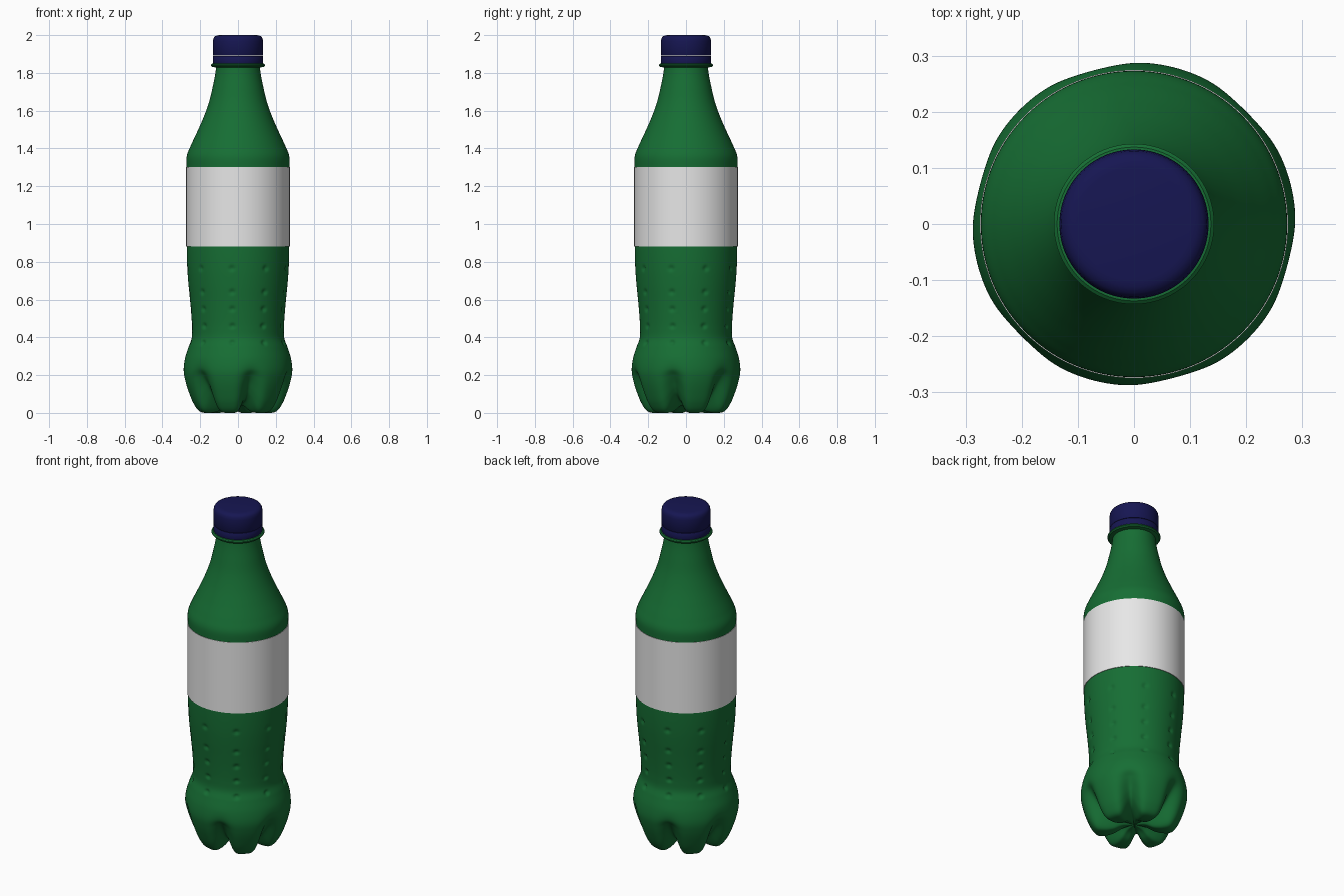
import bpy, bmesh, math
from mathutils import Vector

old = bpy.data.objects.get("Cube")
if old:
    bpy.data.objects.remove(old, do_unlink=True)


def material(name, rgb, rough):
    m = bpy.data.materials.new(name)
    m.use_nodes = True
    m.diffuse_color = (*rgb, 1)
    b = m.node_tree.nodes["Principled BSDF"]
    b.inputs["Base Color"].default_value = (*rgb, 1)
    b.inputs["Roughness"].default_value = rough
    return m


GREEN = material("bottle green", (0.008, 0.155, 0.034), 0.4)
NAVY = material("cap navy", (0.008, 0.008, 0.085), 0.4)
WHITE = material("label white", (0.8, 0.8, 0.8), 0.5)


def smooth_path(pts, n):
    """Catmull-Rom curve through (radius, height) points, n steps per span."""
    p = [Vector(q) for q in pts]
    p = [p[0] * 2 - p[1]] + p + [p[-1] * 2 - p[-2]]
    out = []
    for i in range(1, len(p) - 2):
        a, b, c, d = p[i - 1:i + 3]
        for k in range(n):
            t = k / n
            out.append(0.5 * (2 * b + (c - a) * t + (2 * a - 5 * b + 4 * c - d) * t * t
                              + (3 * b - a - 3 * c + d) * t ** 3))
    return out + [p[-2]]


def lathe(name, rows, segs, mat, shape=None, closed=False, angle=35):
    """Revolve rows of (radius, height); shape(row, theta) may vary the outline."""
    bm = bmesh.new()
    rings = []
    for i, (r, z) in enumerate(rows):
        if r < 1e-5:
            rings.append([bm.verts.new((0, 0, z))] * segs)
            continue
        ring = []
        for j in range(segs):
            th = 2 * math.pi * j / segs
            rr, zz = shape(i, th) if shape else (r, z)
            ring.append(bm.verts.new((rr * math.cos(th), rr * math.sin(th), zz)))
        rings.append(ring)
    pairs = list(zip(rings, rings[1:]))
    if closed:
        pairs.append((rings[-1], rings[0]))
    for lo, hi in pairs:
        for j in range(segs):
            k = (j + 1) % segs
            corners = list(dict.fromkeys((lo[j], lo[k], hi[k], hi[j])))
            bm.faces.new(corners)
    bmesh.ops.recalc_face_normals(bm, faces=bm.faces)
    me = bpy.data.meshes.new(name)
    bm.to_mesh(me)
    bm.free()
    me.materials.append(mat)
    ob = bpy.data.objects.new(name, me)
    bpy.context.collection.objects.link(ob)
    bpy.ops.object.select_all(action='DESELECT')
    ob.select_set(True)
    bpy.context.view_layer.objects.active = ob
    bpy.ops.object.shade_smooth_by_angle(angle=math.radians(angle))
    return ob


# Outline through the middle of a foot, and through a groove between feet
foot = [(0, .045), (.06, .035), (.11, .01), (.16, 0), (.205, .008), (.237, .05),
        (.262, .11), (.28, .17), (.288, .225), (.281, .285)]
groove = [(0, .045), (.06, .05), (.11, .06), (.15, .075), (.185, .1), (.21, .13),
          (.233, .165), (.257, .2), (.28, .235), (.281, .285)]
upper = [(.263, .345), (.245, .395), (.243, .45), (.247, .52), (.254, .6), (.262, .68),
         (.268, .76), (.271, .85), (.271, .95), (.271, 1.1), (.271, 1.25), (.272, 1.3),
         (.271, 1.36), (.25, 1.415), (.215, 1.49), (.18, 1.57), (.152, 1.65),
         (.133, 1.73), (.121, 1.79), (.115, 1.84), (.113, 1.89)]
STEPS = 10
foot_rows = smooth_path(foot + upper, STEPS)
groove_rows = smooth_path(groove + upper, STEPS)
FEET, COLUMNS = 6, 9
GROOVE_AT, DIMPLE_AT = math.radians(45), math.radians(-97)
DIMPLE_ROWS = (.37, .46, .55, .64, .765)


def bottle_shape(i, th):
    # Grooves cut between the feet
    w = (0.5 + 0.5 * math.cos(FEET * (th - GROOVE_AT))) ** 3
    r, z = foot_rows[i].lerp(groove_rows[i], w)
    # Small round dimples in columns around the waist
    if .33 < z < .81:
        step = 2 * math.pi / COLUMNS
        off = (th - DIMPLE_AT + step / 2) % step - step / 2
        dz = min((z - h for h in DIMPLE_ROWS), key=abs)
        d = math.hypot(off * r, dz) / .019
        if d < 1:
            r -= .009 * (1 - d * d) ** 1.5
    return r, z


lathe("bottle_body", foot_rows, 180, GREEN, bottle_shape, angle=60)

# Wrapped label
lathe("label", [(.2695, .88), (.2745, .88), (.2745, 1.303), (.2695, 1.303)],
      128, WHITE, closed=True)

# Collar below the cap
lathe("neck_collar", [(.112, 1.828), (.137, 1.832), (.143, 1.838), (.143, 1.844),
                      (.137, 1.849), (.112, 1.85)], 96, GREEN, closed=True)

# Tamper ring and screw cap
lathe("cap_ring", [(.112, 1.851), (.132, 1.851), (.133, 1.856), (.133, 1.886),
                   (.131, 1.889), (.112, 1.889)], 96, NAVY, closed=True)
lathe("cap", [(0, 1.891), (.131, 1.891), (.133, 1.894), (.1325, 1.968), (.13, 1.983),
              (.123, 1.993), (.112, 1.998), (.1, 2), (0, 2)], 96, NAVY)
